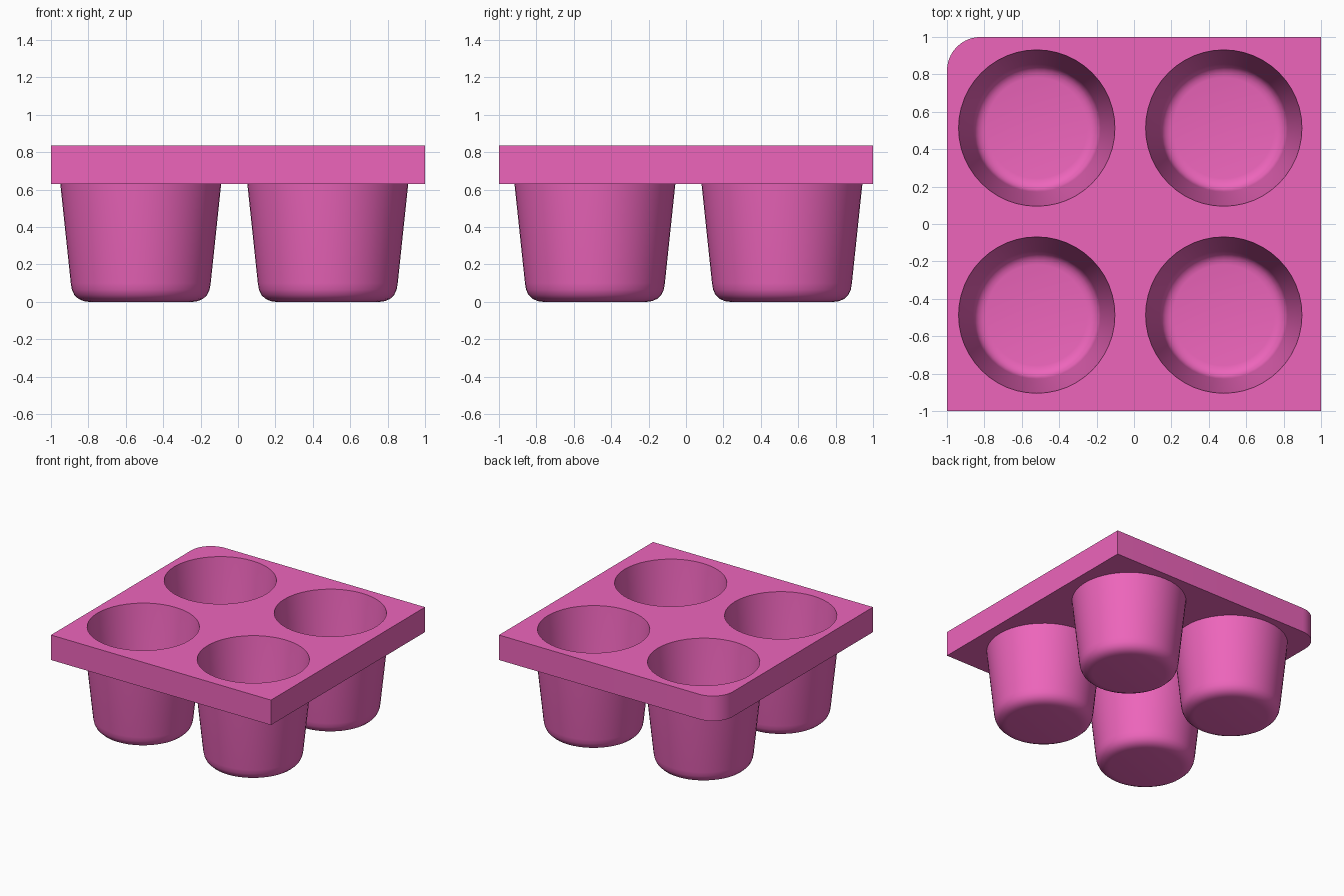
import bpy, bmesh
from math import cos, sin, pi, radians

if "Cube" in bpy.data.objects:
    bpy.data.objects.remove(bpy.data.objects["Cube"])

SEG = 48
CENTRES = [(x, y) for x in (-0.52, 0.48) for y in (-0.487, 0.513)]


def to_object(bm, name):
    bmesh.ops.recalc_face_normals(bm, faces=bm.faces)
    mesh = bpy.data.meshes.new(name)
    bm.to_mesh(mesh)
    bm.free()
    obj = bpy.data.objects.new(name, mesh)
    bpy.context.collection.objects.link(obj)
    return obj


def turned_solids(name, profile):
    """Closed solid of revolution at each cup centre, from (radius, z) points."""
    bm = bmesh.new()
    for cx, cy in CENTRES:
        rings = [[bm.verts.new((cx + r * cos(2 * pi * i / SEG),
                                cy + r * sin(2 * pi * i / SEG), z))
                  for i in range(SEG)] for r, z in profile]
        for a, b in zip(rings, rings[1:]):
            for i in range(SEG):
                j = (i + 1) % SEG
                bm.faces.new((a[i], a[j], b[j], b[i]))
        bm.faces.new(rings[0][::-1])
        bm.faces.new(rings[-1])
    return to_object(bm, name)


# Square plate with a single rounded corner at back left
R = 0.18
outline = [(-1, -1), (1, -1), (1, 1)]
outline += [(-1 + R + R * cos(a), 1 - R + R * sin(a))
            for a in (pi / 2 + pi / 2 * i / 10 for i in range(11))]
bm = bmesh.new()
face = bm.faces.new([bm.verts.new((x, y, 0.63)) for x, y in outline])
ext = bmesh.ops.extrude_face_region(bm, geom=[face], use_keep_orig=True)
bmesh.ops.translate(bm, vec=(0, 0, 0.205),
                    verts=[v for v in ext["geom"] if isinstance(v, bmesh.types.BMVert)])
tray = to_object(bm, "cup_tray")

# Tapered cups with rounded bottoms, and the hollows inside them
cups = turned_solids("cup_outsides", [
    (0.275, 0), (0.305, 0.004), (0.333, 0.016), (0.355, 0.037),
    (0.368, 0.065), (0.374, 0.1), (0.43, 0.63), (0.441, 0.73)])
hollows = turned_solids("cup_hollows", [
    (0.27, 0.036), (0.292, 0.040), (0.312, 0.050), (0.327, 0.066),
    (0.336, 0.086), (0.341, 0.115), (0.418, 0.835), (0.425, 0.90)])

for helper, op in ((cups, 'UNION'), (hollows, 'DIFFERENCE')):
    helper.hide_render = True
    mod = tray.modifiers.new(helper.name, 'BOOLEAN')
    mod.object = helper
    mod.operation = op
    mod.solver = 'EXACT'

# Bake the booleans and drop the helpers
deps = bpy.context.evaluated_depsgraph_get()
baked = bpy.data.meshes.new_from_object(tray.evaluated_get(deps))
tray.modifiers.clear()
tray.data = baked
for helper in (cups, hollows):
    bpy.data.objects.remove(helper)

# Pink finish, smooth cups, crisp plate edges
pink = bpy.data.materials.new("pink")
pink.diffuse_color = (0.85, 0.13, 0.5, 1)
pink.use_nodes = True
pink.node_tree.nodes["Principled BSDF"].inputs["Base Color"].default_value = pink.diffuse_color
tray.data.materials.clear()
tray.data.materials.append(pink)
bpy.ops.object.select_all(action='DESELECT')
tray.select_set(True)
bpy.context.view_layer.objects.active = tray
bpy.ops.object.shade_smooth_by_angle(angle=radians(30))
